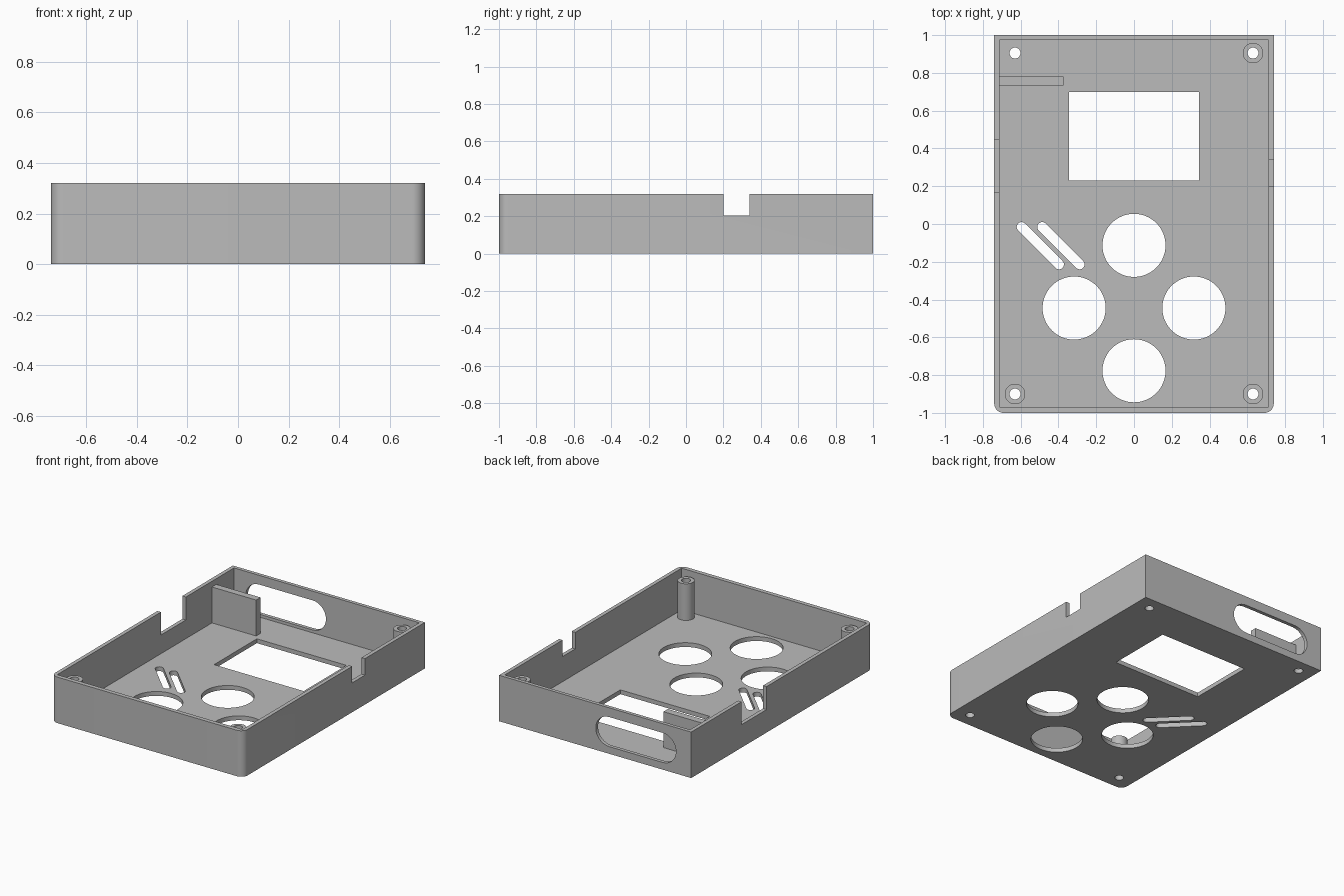
import bpy
import bmesh
from math import pi, cos, sin, atan2
from mathutils import Matrix

default = bpy.data.objects.get("Cube")
if default:
    bpy.data.objects.remove(default, do_unlink=True)

grey = bpy.data.materials.new("plain grey")
grey.use_nodes = True
grey.diffuse_color = (0.5, 0.5, 0.5, 1)
grey.node_tree.nodes["Principled BSDF"].inputs["Base Color"].default_value = (0.5, 0.5, 0.5, 1)

HEIGHT, FLOOR, HALF_X, HALF_Y = 0.32, 0.03, 0.74, 1.0
THROUGH = (-0.1, 0.1)


def arc(x, y, r, start, end, steps):
    return [(x + r * cos(start + (end - start) * i / steps),
             y + r * sin(start + (end - start) * i / steps)) for i in range(steps + 1)]


def circle(x, y, r, steps=64):
    return arc(x, y, r, 0, 2 * pi, steps)[:-1]


def rect(x0, x1, y0, y1):
    return [(x0, y0), (x1, y0), (x1, y1), (x0, y1)]


def slot(ax, ay, bx, by, r):
    a = atan2(by - ay, bx - ax)
    return arc(bx, by, r, a - pi / 2, a + pi / 2, 16) + arc(ax, ay, r, a + pi / 2, a + 3 * pi / 2, 16)


def prism(bm, outline, z0, z1, matrix=Matrix()):
    """Extrude a flat outline from z0 to z1."""
    low = [bm.verts.new(matrix @ Matrix.Translation((x, y, z0)).translation) for x, y in outline]
    high = [bm.verts.new(matrix @ Matrix.Translation((x, y, z1)).translation) for x, y in outline]
    bm.faces.new(low[::-1])
    bm.faces.new(high)
    for i in range(len(low)):
        j = (i + 1) % len(low)
        bm.faces.new((low[i], low[j], high[j], high[i]))


def make(name, prisms):
    bm = bmesh.new()
    for p in prisms:
        prism(bm, *p)
    bmesh.ops.recalc_face_normals(bm, faces=bm.faces)
    mesh = bpy.data.meshes.new(name)
    bm.to_mesh(mesh)
    bm.free()
    mesh.materials.append(grey)
    obj = bpy.data.objects.new(name, mesh)
    bpy.context.collection.objects.link(obj)
    return obj


def activate(obj):
    bpy.ops.object.select_all(action='DESELECT')
    obj.select_set(True)
    bpy.context.view_layer.objects.active = obj


def cut(obj, cutter):
    cutter.hide_render = True
    mod = obj.modifiers.new("cut", 'BOOLEAN')
    mod.operation = 'DIFFERENCE'
    mod.solver = 'EXACT'
    mod.object = cutter
    activate(obj)
    bpy.ops.object.modifier_apply(modifier=mod.name)


# Tray body: rounded front corners, square back corners
R = 0.05
outline = (arc(-HALF_X + R, -HALF_Y + R, R, pi, 1.5 * pi, 12)
           + arc(HALF_X - R, -HALF_Y + R, R, 1.5 * pi, 2 * pi, 12)
           + [(HALF_X, HALF_Y), (-HALF_X, HALF_Y)])
case = make("case_shell", [(outline, 0, HEIGHT)])
cavity = make("cavity_cutter", [(rect(-0.713, 0.713, -0.97, 0.975), FLOOR, 0.5)])

# Floor openings: screen window, four buttons, two speaker slots, screw holes
corners = [(0.63, -0.9), (-0.63, -0.9), (0.63, 0.905), (-0.63, 0.905)]
openings = [(rect(-0.345, 0.345, 0.23, 0.7), *THROUGH)]
for x, y in [(0, -0.113), (-0.317, -0.445), (0.317, -0.445), (0, -0.777)]:
    openings.append((circle(x, y, 0.167), *THROUGH))
for x in (-0.595, -0.486):
    openings.append((slot(x, -0.016, x + 0.198, -0.214, 0.026), *THROUGH))
screw_holes = [(circle(x, y, 0.029, 32), -0.1, 0.5) for x, y in corners]

# Wall openings: a notch in each side and a long slot in the back
openings += [(rect(0.7, 0.8, 0.2, 0.34), 0.205, 0.5),
             (rect(-0.8, -0.7, 0.17, 0.445), 0.16, 0.5),
             (slot(-0.52, 0.153, -0.108, 0.153, 0.103), -1.1, -0.9, Matrix.Rotation(pi / 2, 4, 'X'))]
opening_cutter = make("opening_cutter", openings)
hole_cutter = make("screw_hole_cutter", screw_holes)
for cutter in (cavity, opening_cutter, hole_cutter):
    cut(case, cutter)

# Screw posts in three corners
posts = make("screw_posts", [(circle(x, y, 0.054, 48), FLOOR - 0.01, 0.285) for x, y in corners[:3]])
cut(posts, hole_cutter)

# Upright divider plate joined to the side wall
divider = make("divider_plate", [(rect(-0.725, -0.373, 0.732, 0.78), FLOOR - 0.01, 0.28)])

for cutter in (cavity, opening_cutter, hole_cutter):
    bpy.data.objects.remove(cutter, do_unlink=True)
for obj in (case, posts, divider):
    activate(obj)
    bpy.ops.object.shade_smooth_by_angle(angle=pi / 6)
